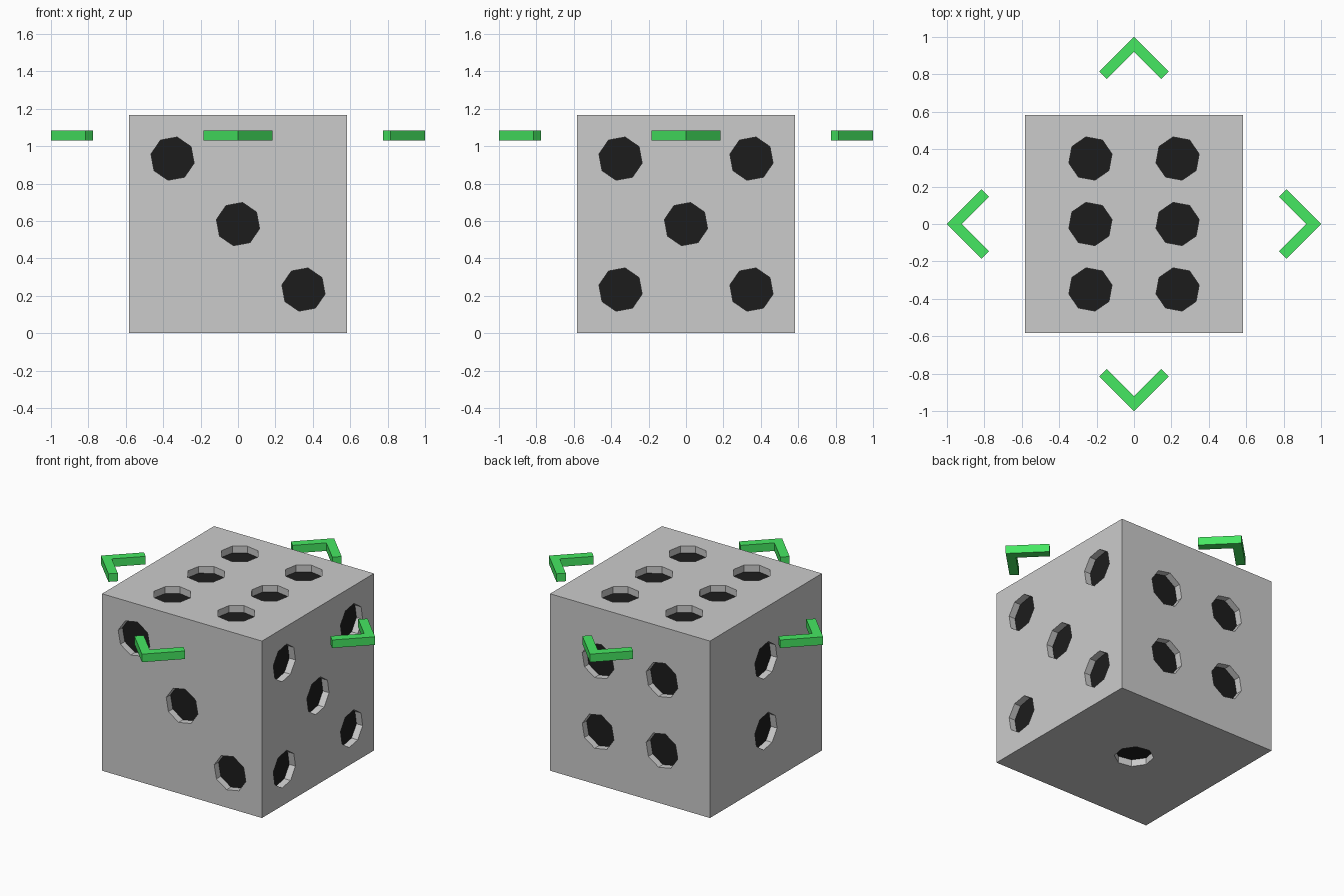
import bpy, bmesh
from math import radians, cos, sin
from mathutils import Vector

if "Cube" in bpy.data.objects:
    bpy.data.objects.remove(bpy.data.objects["Cube"])

S = 1.166          # cube edge
H = S / 2
DEPTH = 0.045      # pip recess
R = 0.118          # pip radius
A, B = 0.35, 0.233 # pip spacings


def material(name, rgb):
    m = bpy.data.materials.new(name)
    m.diffuse_color = (*rgb, 1)
    m.use_nodes = True
    m.node_tree.nodes["Principled BSDF"].inputs["Base Color"].default_value = m.diffuse_color
    return m


def prism(bm, points, offset):
    """Closed prism from a polygon of 3D points swept by offset."""
    low = [bm.verts.new(p) for p in points]
    face = bm.faces.new(low)
    new = bmesh.ops.extrude_face_region(bm, geom=[face], use_keep_orig=True)["geom"]
    bmesh.ops.translate(bm, vec=offset, verts=[g for g in new if isinstance(g, bmesh.types.BMVert)])


def make_object(name, bm):
    bmesh.ops.recalc_face_normals(bm, faces=bm.faces)
    me = bpy.data.meshes.new(name)
    bm.to_mesh(me)
    bm.free()
    ob = bpy.data.objects.new(name, me)
    bpy.context.collection.objects.link(ob)
    return ob


black = material("pip_black", (0.012, 0.012, 0.012))
green = material("arrow_green", (0.06, 0.8, 0.12))

# Cube body
bm = bmesh.new()
bmesh.ops.create_cube(bm, size=S)
body = make_object("dice_body", bm)
body.location.z = H

# Pip layout for each face: normal, right, up, turn in degrees, positions
X, Y, Z = Vector((1, 0, 0)), Vector((0, 1, 0)), Vector((0, 0, 1))
corners4 = [(x, y) for x in (-B, B) for y in (-B, B)]
corners5 = [(x, y) for x in (-A, A) for y in (-A, A)]
faces = [
    (-Y, X, Z, -12, [(-A, A), (0, 0), (A, -A)]),
    (X, Y, Z, -12, corners5 + [(0, 0)]),
    (Y, -X, Z, -12, corners4),
    (-X, -Y, Z, -12, [(0, -B), (0, B)]),
    (Z, X, Y, 12, [(x, y) for x in (-B, B) for y in (-A, 0, A)]),
    (-Z, X, -Y, -12, [(0, 0)]),
]

# Octagonal cutters for the pips
bm = bmesh.new()
for n, right, up, turn, spots in faces:
    for u, v in spots:
        c = n * (H - DEPTH) + right * u + up * v
        angles = [radians(turn + 45 * i) for i in range(8)]
        prism(bm, [c + R * (right * cos(a) + up * sin(a)) for a in angles], n * 0.1)
cutter = make_object("pip_cutter", bm)
cutter.location.z = H
cutter.hide_render = True

# Sink the pips into the body
mod = body.modifiers.new("pips", "BOOLEAN")
mod.object = cutter
mod.operation = "DIFFERENCE"
mod.solver = "EXACT"
bpy.context.view_layer.objects.active = body
bpy.ops.object.modifier_apply(modifier=mod.name)
bpy.data.objects.remove(cutter)

# Black recess floors
body.data.materials.clear()
body.data.materials.append(None)
body.data.materials.append(black)
for p in body.data.polygons:
    p.material_index = int(max(abs(k) for k in p.center) < H - 0.75 * DEPTH)

# Chevron arrows pointing outward on four sides
outline = [(1, 0), (0.815, 0.185), (0.775, 0.145), (0.92, 0),
           (0.775, -0.145), (0.815, -0.185)]
for name, turn in (("right", 0), ("back", 90), ("left", 180), ("front", 270)):
    bm = bmesh.new()
    prism(bm, [(x, y, 1.03) for x, y in outline], Vector((0, 0, 0.053)))
    arrow = make_object(name + "_arrow", bm)
    arrow.rotation_euler.z = radians(turn)
    arrow.data.materials.append(green)
